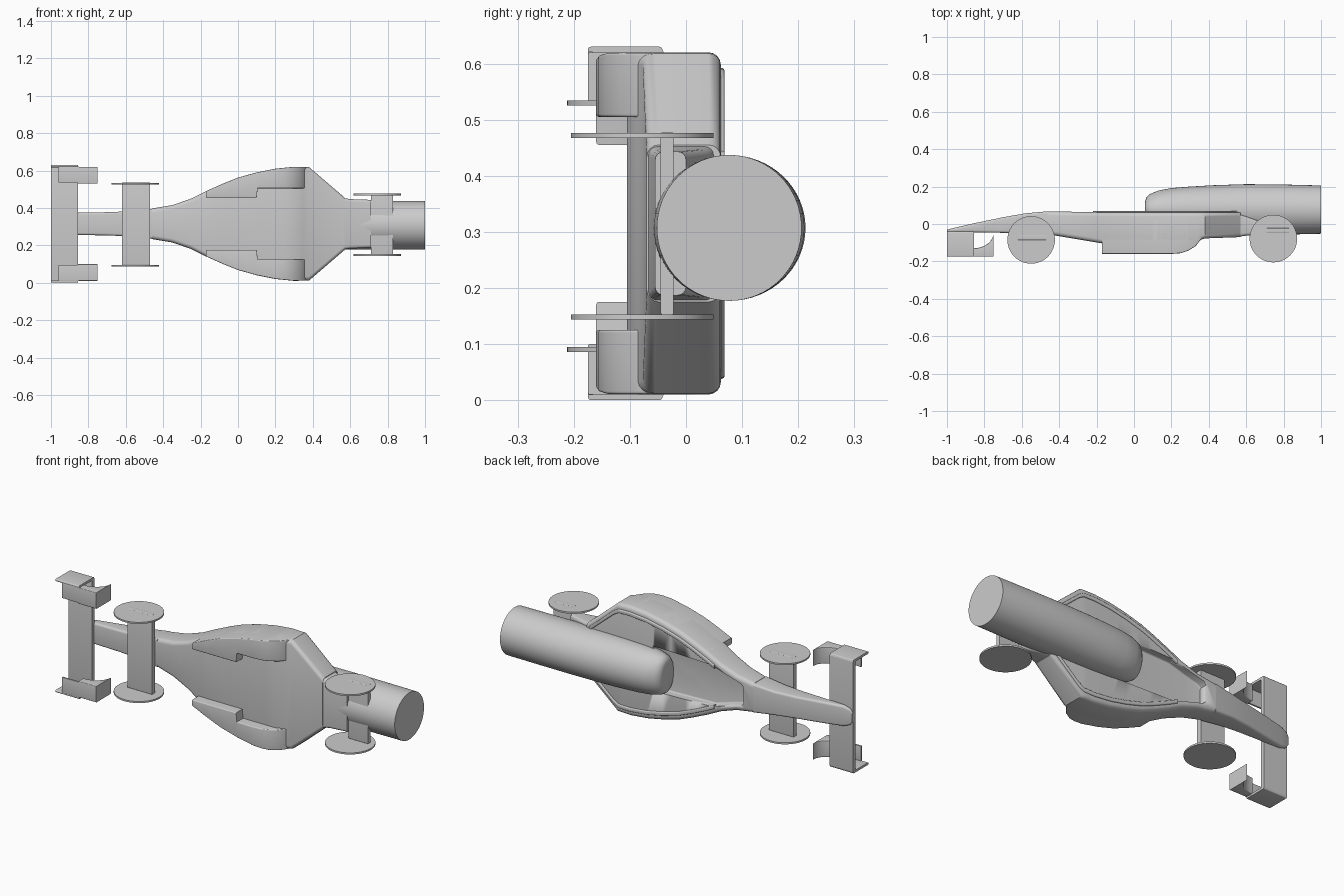
import bpy, bmesh, math

old = bpy.data.objects.get("Cube")
if old:
    bpy.data.objects.remove(old)

MID = 0.315  # height of the car's centre plane; the car lies on its side

gray = bpy.data.materials.new("plain_gray")
gray.use_nodes = True
gray.diffuse_color = (0.6, 0.6, 0.6, 1)
gray.node_tree.nodes["Principled BSDF"].inputs["Base Color"].default_value = (0.6, 0.6, 0.6, 1)


def finish(name, bm, angle=35):
    bmesh.ops.recalc_face_normals(bm, faces=bm.faces)
    mesh = bpy.data.meshes.new(name)
    bm.to_mesh(mesh)
    bm.free()
    mesh.materials.append(gray)
    ob = bpy.data.objects.new(name, mesh)
    bpy.context.collection.objects.link(ob)
    bpy.ops.object.select_all(action="DESELECT")
    ob.select_set(True)
    bpy.context.view_layer.objects.active = ob
    bpy.ops.object.shade_smooth_by_angle(angle=math.radians(angle))
    return ob


def skin(name, rings, angle=35):
    """Bridge equal rings of points and cap both ends."""
    bm = bmesh.new()
    loops = [[bm.verts.new(p) for p in ring] for ring in rings]
    n = len(loops[0])
    for a, b in zip(loops, loops[1:]):
        for i in range(n):
            bm.faces.new((a[i], a[(i + 1) % n], b[(i + 1) % n], b[i]))
    bm.faces.new(loops[0])
    bm.faces.new(loops[-1])
    return finish(name, bm, angle)


def loft(name, sections, r=0.004, side=1):
    """Rounded rectangles (x, side from, side to, y from, y to) joined along x."""
    rings = []
    for x, u0, u1, y0, y1 in sections:
        q = min(r, (u1 - u0) * 0.45, (y1 - y0) * 0.45)
        ring = []
        corners = ((u1 - q, y1 - q), (u0 + q, y1 - q), (u0 + q, y0 + q), (u1 - q, y0 + q))
        for c, (u, y) in enumerate(corners):
            for k in range(5):
                a = math.pi / 2 * (c + k / 4)
                ring.append((x, y + q * math.sin(a), MID + side * (u + q * math.cos(a))))
        rings.append(ring)
    return skin(name, rings)


def box(name, x0, x1, u0, u1, y0, y1, r=0.002, side=1):
    return loft(name, [(x0, u0, u1, y0, y1), (x1, u0, u1, y0, y1)], r, side)


def cylinder(name, x, y, z, r, depth, axis="Z"):
    bm = bmesh.new()
    bmesh.ops.create_cone(bm, cap_ends=True, segments=64, radius1=r, radius2=r, depth=depth)
    for v in bm.verts:
        a, b, c = v.co
        v.co = {"X": (x + c, y + a, z + b), "Y": (x + a, y + c, z + b), "Z": (x + a, y + b, z + c)}[axis]
    return finish(name, bm)


def cut(target, cutter):
    cutter.hide_render = True
    cutter.hide_viewport = True
    mod = target.modifiers.new("cut", "BOOLEAN")
    mod.operation = "DIFFERENCE"
    mod.solver = "EXACT"
    mod.object = cutter


def outline(x):
    """Half width of the body seen from below."""
    pts = ((-0.47, .08), (-0.35, .10), (-0.25, .135), (-0.17, .175), (-0.08, .215), (0, .247),
           (.1, .275), (.2, .295), (.3, .305), (.38, .303), (.57, .14))
    for (a, p), (b, q) in zip(pts, pts[1:]):
        if x <= b:
            return p + (q - p) * (x - a) / (b - a)
    return pts[-1][1]


# Nose cone
loft("nose", [(x, -w, w, lo, hi) for x, w, lo, hi in (
    (-1, .025, -.042, -.03), (-.985, .045, -.045, -.026), (-.95, .057, -.045, -.018),
    (-.85, .06, -.045, .005), (-.7, .062, -.047, .036), (-.58, .067, -.05, .057),
    (-.46, .08, -.055, .068))], 0.012)

# Main hull with sunken cockpit
xs = [-.46, -.4, -.35, -.3, -.25, -.21, -.17, -.12, -.08, -.04, 0, .05, .1, .15, .2, .25, .3, .35, .38, .57]
hull = loft("hull", [(x, -outline(x), outline(x),
                      -.055 - .05 * min(1, (x + .46) / .3) if x < .3 else -.105 + .035 * min(1, (x - .3) / .1),
                      .068 - .006 * min(1, (x + .46) / .3)) for x in xs], 0.022)
cut(hull, loft("cockpit_cutter", [(x, -w, w, .02, .2) for x, w in (
    (-.4, .045), (-.385, .062), (-.3, .085), (-.2, .115), (.16, .125))], 0.008))
cut(hull, cylinder("cockpit_hole_cutter", -.04, .02, MID, .026, .08, "Y"))

# Side pods with upswept tails, and the thin ridges along their tops
pod = [(-.17, -.16), (-.08, -.16), (0, -.16), (.1, -.16), (.105, -.16), (.2, -.16), (.25, -.156),
       (.29, -.143), (.33, -.118), (.36, -.08), (.385, -.025)]
ridge = [-.22, -.17, -.08, 0, .1, .2, .3, .37, .4, .55]
for side, label in ((1, "left"), (-1, "right")):
    loft(label + "_pod", [(x, .14 if x <= .1 else .19, outline(x), y, .03) for x, y in pod], 0.005, side)
    loft(label + "_ridge", [(x, outline(x) - .05, outline(x) - .028, .05, .069) for x in ridge], 0.006, side)

# Engine tube with a hollow rear
rings = []
for x, ry, rz in ((.06, .045, .075), (.066, .066, .095), (.085, .083, .108), (.13, .102, .118), (.2, .115, .124),
                  (.3, .123, .128), (.42, .13, .13), (.6, .136, .13), (.8, .134, .13), (1, .129, .13)):
    ring = []
    for k in range(64):
        a = math.tau * k / 64
        ring.append((x, .077 + ry * math.sin(a), MID - .008 + rz * math.cos(a)))
    rings.append(ring)
tube = skin("engine_tube", rings, 40)
cut(tube, cylinder("tube_cutter", .95, .077, MID - .008, .09, .36, "X"))
loft("rear_fairing", [(.55, -.14, .14, -.07, .055), (.6, -.132, .132, -.062, .04),
                      (.71, -.128, .128, -.055, 0)], 0.015)

# Axles and wheel discs
for label, x, y, half, x0, x1, y0, y1 in (
        ("front", -.55, -.085, .22, -.62, -.47, -.085, -.058),
        ("rear", .745, -.078, .162, .71, .83, -.045, -.022)):
    box(label + "_axle", x0, x1, -half, half, y0, y1)
    for side, hand in ((1, "left"), (-1, "right")):
        cylinder(f"{label}_{hand}_wheel", x, y, MID - .005 + side * half, .127, .009)

# Front wing, end plates and curved scoops behind them
box("front_wing", -1, -.855, -.312, .312, -.062, -.04, 0.008)
for side, label in ((1, "left"), (-1, "right")):
    box(label + "_end_plate", -1, -.855, .302, .315, -.175, -.042, 0.006, side)
    box(label + "_foot", -.96, -.85, .22, .306, -.175, -.165, 0.002, side)
    scoop = []
    for k in range(9):
        a = math.pi / 2 * k / 8
        scoop.append((-.858 + .108 * math.sin(a), .215, .305, -.175, -.045 - .085 * math.cos(a)))
    loft(label + "_scoop", scoop, 0.004, side)
